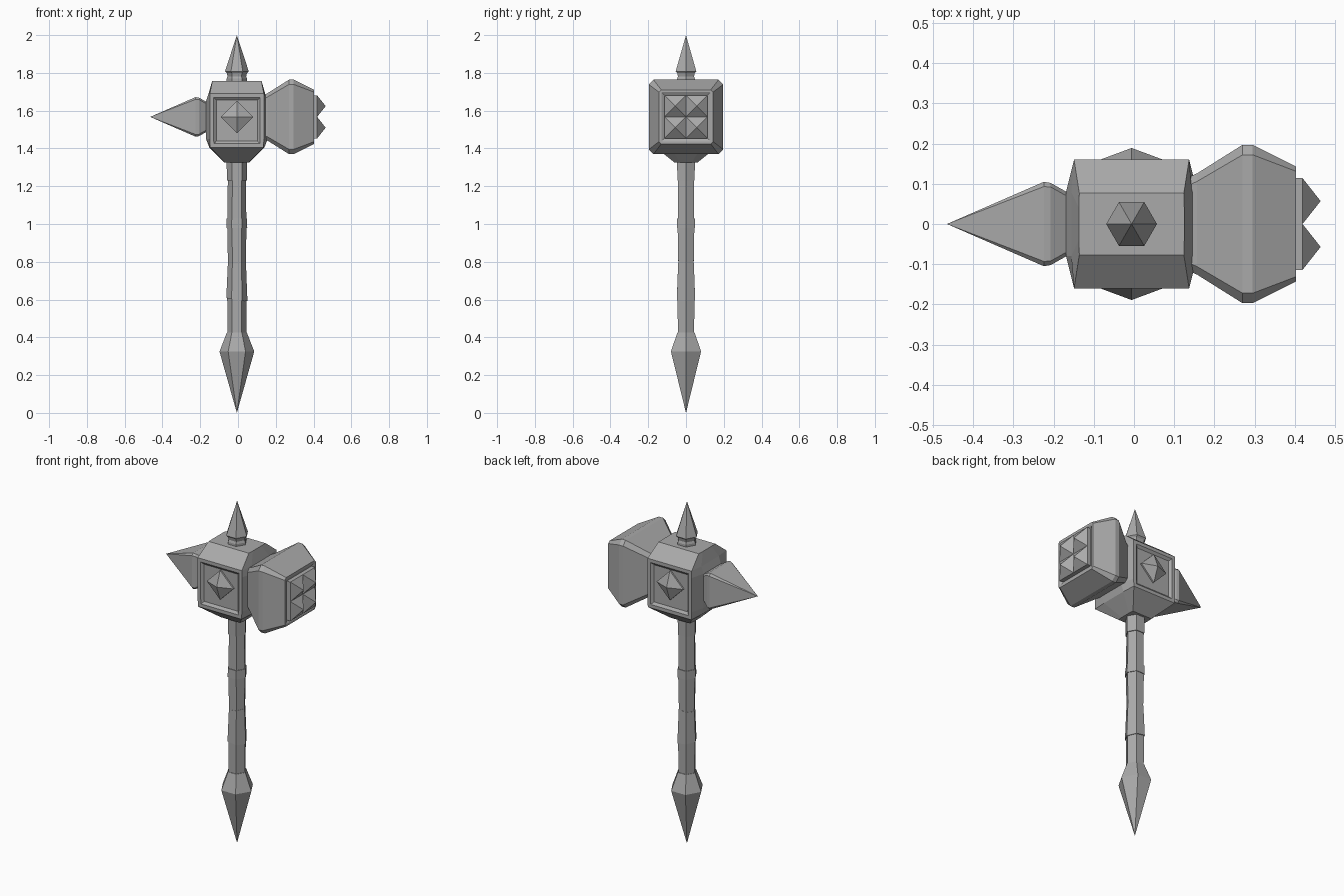
import bpy, bmesh
from math import cos, sin, pi
from mathutils import Vector

old = bpy.data.objects.get("Cube")
if old:
    bpy.data.objects.remove(old)

# One grey stone material
stone = bpy.data.materials.new("grey_stone")
stone.use_nodes = True
grey = (0.4, 0.4, 0.4, 1)
stone.diffuse_color = grey
stone.node_tree.nodes["Principled BSDF"].inputs["Base Color"].default_value = grey

CX, CZ = -0.006, 1.567   # shaft axis and head centre height


def loft(name, rings, panels=(), inset=0.02, depth=0.012):
    """Skin a list of point rings; a one-point ring is a tip. Recess faces pointing along panels."""
    bm = bmesh.new()
    loops = [[bm.verts.new(p) for p in ring] for ring in rings]
    for a, b in zip(loops, loops[1:]):
        n = max(len(a), len(b))
        for i in range(n):
            j = (i + 1) % n
            quad = [a[i % len(a)], a[j % len(a)], b[j % len(b)], b[i % len(b)]]
            bm.faces.new(list(dict.fromkeys(quad)))
    for end in (loops[0], loops[-1]):
        if len(end) > 2:
            bm.faces.new(end)
    bmesh.ops.recalc_face_normals(bm, faces=bm.faces)
    for direction in panels:
        bm.normal_update()
        faces = [f for f in bm.faces if f.normal.dot(Vector(direction)) > 0.99]
        bmesh.ops.inset_region(bm, faces=faces, thickness=inset, use_even_offset=True)
        bmesh.ops.inset_region(bm, faces=faces, thickness=0.014, depth=-depth,
                               use_even_offset=True)
    mesh = bpy.data.meshes.new(name)
    bm.to_mesh(mesh)
    bm.free()
    mesh.materials.append(stone)
    obj = bpy.data.objects.new(name, mesh)
    bpy.context.collection.objects.link(obj)
    return obj


def hexagon(r, z, tilt=0):
    """Six-sided ring around the shaft, corners on the x axis."""
    return [(CX + r * cos(i * pi / 3), r * sin(i * pi / 3), z + tilt * cos(i * pi / 3))
            for i in range(6)]


def cut_square(x, h, c):
    """Square ring with cut corners, facing along x."""
    k = h - c
    return [(x, y, CZ + z) for y, z in
            ((h, k), (k, h), (-k, h), (-h, k), (-h, -k), (-k, -h), (k, -h), (h, -k))]


def head_ring(z, edge, y_edge, bulge, y_bulge):
    """Head cross-section: flat front and back, bulging sides."""
    pts = [(edge, y_edge), (bulge, y_bulge), (bulge, -y_bulge), (edge, -y_edge)]
    pts += [(-x, -y) for x, y in pts]
    return [(CX + x, y, z) for x, y in pts]


# Pommel spike and top spike
loft("pommel_spike", [[(CX, 0, 0)], hexagon(0.092, 0.325), hexagon(0.053, 0.425)])
loft("top_spike", [hexagon(0.05, 1.795), hexagon(0.063, 1.808), [(CX, 0, 2)]])
loft("top_collar", [hexagon(0.054, 1.74), hexagon(0.054, 1.77),
                    hexagon(0.049, 1.782), hexagon(0.054, 1.8)])

# Shaft: tapered wraps with slightly slanted seams
wraps = [("lower_wrap", 0.42, 0.05, 0.6, 0.051, 0, -0.008),
         ("grip_wrap", 0.6, 0.056, 0.79, 0.048, -0.008, 0.006),
         ("middle_wrap", 0.79, 0.047, 0.98, 0.051, 0.006, 0),
         ("ring_band", 0.98, 0.055, 1.03, 0.054, 0, 0),
         ("upper_wrap", 1.03, 0.05, 1.23, 0.048, 0, 0),
         ("neck_band", 1.23, 0.053, 1.34, 0.054, 0, 0)]
for name, z0, r0, z1, r1, t0, t1 in wraps:
    loft(name, [hexagon(r0, z0, t0), hexagon(r1, z1, t1)])

# Central head block with recessed front and back panels
loft("head_block", [head_ring(1.325, 0.063, 0.06, 0.066, 0.03),
                    head_ring(1.405, 0.141, 0.16, 0.146, 0.08),
                    head_ring(1.45, 0.143, 0.16, 0.163, 0.08),
                    head_ring(1.65, 0.143, 0.16, 0.163, 0.08),
                    head_ring(1.69, 0.143, 0.16, 0.15, 0.08),
                    head_ring(1.757, 0.13, 0.077, 0.131, 0.04)],
     panels=[(0, -1, 0), (0, 1, 0)])

# Diamond studs in the panels
for name, s in (("front_stud", -1), ("back_stud", 1)):
    def diamond(y):
        return [(CX + 0.086 * cos(i * pi / 2), s * y, CZ + 0.086 * sin(i * pi / 2))
                for i in range(4)]
    loft(name, [diamond(0.145), diamond(0.157), [(CX, s * 0.189, CZ)]])

# Hammer end with a recessed striking face
loft("hammer_end", [cut_square(0.14, 0.118, 0.02), cut_square(0.157, 0.126, 0.02),
                    cut_square(0.27, 0.197, 0.025), cut_square(0.295, 0.197, 0.025),
                    cut_square(0.403, 0.143, 0.012)],
     panels=[(1, 0, 0)], inset=0.012, depth=0.008)

# Four pyramid studs on the striking face
for sy in (-1, 1):
    for sz in (-1, 1):
        def square(x):
            return [(x, sy * 0.057 + 0.057 * a, CZ + sz * 0.057 + 0.057 * b)
                    for a, b in ((1, 1), (-1, 1), (-1, -1), (1, -1))]
        loft("striking_stud", [square(0.39), square(0.419),
                               [(0.464, sy * 0.057, CZ + sz * 0.057)]])

# Rear spike
loft("rear_spike", [cut_square(-0.15, 0.07, 0.01), cut_square(-0.168, 0.08, 0.01),
                    cut_square(-0.207, 0.102, 0.01), cut_square(-0.224, 0.105, 0.012),
                    [(-0.465, 0, CZ)]])
